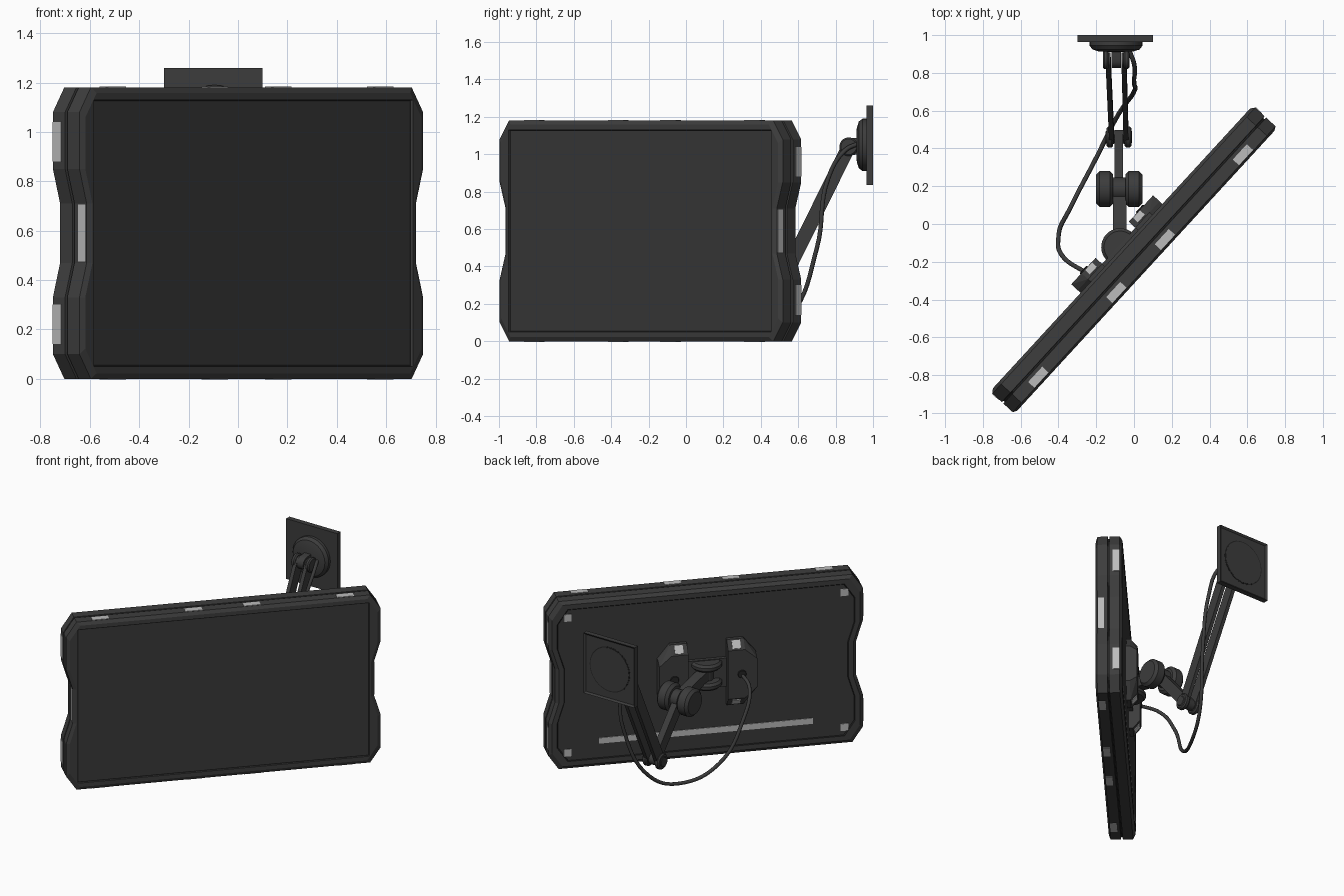
import bpy, bmesh, math
from mathutils import Matrix, Vector

if "Cube" in bpy.data.objects:
    bpy.data.objects.remove(bpy.data.objects["Cube"])


def material(name, v):
    m = bpy.data.materials.new(name)
    m.use_nodes = True
    m.diffuse_color = (v, v, v, 1)
    m.node_tree.nodes["Principled BSDF"].inputs["Base Color"].default_value = (v, v, v, 1)
    return m


BODY = material("dark_casing", 0.047)
SCREEN = material("screen_black", 0.041)
SEAM = material("seam_black", 0.018)
ARM = material("arm_charcoal", 0.045)
LABEL = material("light_grey", 0.5)

# Panel frame: local x along the panel, local -y out of the screen
PANEL = Matrix.Translation((0, -0.19, 0.59)) @ Matrix.Rotation(math.radians(47.4), 4, 'Z')
WORLD = Matrix.Identity(4)


def finish(name, bm, mats, frame=WORLD, smooth=False):
    bmesh.ops.recalc_face_normals(bm, faces=bm.faces)
    me = bpy.data.meshes.new(name)
    bm.to_mesh(me)
    bm.free()
    for m in mats:
        me.materials.append(m)
    ob = bpy.data.objects.new(name, me)
    ob.matrix_world = frame
    bpy.context.scene.collection.objects.link(ob)
    if smooth:
        bpy.ops.object.select_all(action='DESELECT')
        ob.select_set(True)
        bpy.context.view_layer.objects.active = ob
        bpy.ops.object.shade_smooth_by_angle(angle=math.radians(30))
    return ob


def hull(name, mat, pts, frame=WORLD):
    bm = bmesh.new()
    verts = [bm.verts.new(p) for p in pts]
    bmesh.ops.convex_hull(bm, input=verts)
    return finish(name, bm, [mat], frame)


def box(name, mat, x, y, z, frame=WORLD):
    return hull(name, mat, [(a, b, c) for a in x for b in y for c in z], frame)


def loft(bm, rings, caps=True):
    rows = [[bm.verts.new(p) for p in ring] for ring in rings]
    bands = []
    for a, b in zip(rows, rows[1:]):
        n = len(a)
        bands.append([bm.faces.new((a[i], a[(i + 1) % n], b[(i + 1) % n], b[i])) for i in range(n)])
    if caps:
        bm.faces.new(rows[0])
        bm.faces.new(rows[-1])
    return bands


def lathe(name, mat, profile, centre, axis, frame=WORLD, segs=32):
    # profile holds (radius, distance along the axis)
    bm = bmesh.new()
    turns = [2 * math.pi * i / segs for i in range(segs)]
    loft(bm, [[(r * math.cos(t), r * math.sin(t), h) for t in turns] for r, h in profile])
    turn = Vector((0, 0, 1)).rotation_difference(Vector(axis)).to_matrix().to_4x4()
    return finish(name, bm, [mat], frame @ Matrix.Translation(centre) @ turn, True)


def disc(name, mat, r, depth, bevel, centre, axis, frame=WORLD):
    h = depth / 2
    return lathe(name, mat, [(r - bevel, -h), (r, bevel - h), (r, h - bevel), (r - bevel, h)],
                 centre, axis, frame)


def link(name, x0, x1, thick, p, q, width):
    # round-ended bar between two (y, z) pivots
    bm = bmesh.new()
    a = math.atan2(q[1] - p[1], q[0] - p[0])
    shape = []
    for (cy, cz), start in ((q, a - math.pi / 2), (p, a + math.pi / 2)):
        for i in range(11):
            t = start + math.pi * i / 10
            shape.append((x1 if (cy, cz) == q else x0, cy + width / 2 * math.cos(t),
                          cz + width / 2 * math.sin(t)))
    loft(bm, [[(x + s * thick / 2, y, z) for x, y, z in shape] for s in (-1, 1)])
    return finish(name, bm, [ARM], WORLD, True)


# Panel casing: outline rings lofted from the screen to the back
def ring(y, w, h, corner, dent):
    q = [(w - 0.68 * corner, h), (w, h - corner), (w, 0.26), (w - dent, 0.12)]
    right = q + [(x, -z) for x, z in reversed(q)]
    return [(x, y, z) for x, z in right + [(-x, -z) for x, z in right]]


def casing_ring(y, inset):
    return ring(y, 1.028 - inset, 0.59 - inset, 0.1, 0.043)


bm = bmesh.new()
bands = loft(bm, [
    ring(-0.074, 0.946, 0.533, 0.003, 0), ring(-0.074, 0.952, 0.538, 0.003, 0),
    ring(-0.085, 0.954, 0.54, 0.003, 0),
    casing_ring(-0.085, 0.022), casing_ring(-0.073, 0),
    casing_ring(-0.006, 0), casing_ring(-0.004, 0.012), casing_ring(0.004, 0.012),
    casing_ring(0.006, 0), casing_ring(0.073, 0), casing_ring(0.09, 0.022),
    casing_ring(0.09, 0.055), casing_ring(0.085, 0.06)])
for k in (0, 6, 11):
    for f in bands[k]:
        f.material_index = 2
bm.faces.ensure_lookup_table()
bm.faces[-2].material_index = 1
bm.faces[-1].material_index = 1
finish("panel_casing", bm, [BODY, SCREEN, SEAM], PANEL)

# Light label plates around the rim and on the back
for s in (-1, 1):
    for t in (-1, 1):
        box("side_label", LABEL, (s * 1.024, s * 1.031), (0.027, 0.073),
            (t * 0.29, t * 0.45), PANEL)
        box("back_corner_label", LABEL, (s * 0.88, s * 0.93), (0.083, 0.089),
            (t * 0.45, t * 0.5), PANEL)
        for u in (0.19, 0.8):
            box("edge_label", LABEL, (s * u - 0.055, s * u + 0.055), (-0.07, -0.025),
                (t * 0.587, t * 0.593), PANEL)
    box("side_middle_label", LABEL, (s * 0.981, s * 0.988), (-0.069, -0.028),
        (-0.115, 0.115), PANEL)
box("back_strip_label", LABEL, (-0.7, 0.7), (0.083, 0.089), (-0.43, -0.39), PANEL)

# Chamfered mounting blocks on the back
for s in (-1, 1):
    pts = []
    for t in (-1, 1):
        for y, drop in ((0.08, 0), (0.11, 0), (0.157, 0.06)):
            pts += [(s * 0.13, y, t * (0.23 - drop)), (s * 0.24, y, t * (0.23 - drop)),
                    (s * 0.32, y, t * (0.13 - drop / 2))]
        hull("block_label", LABEL,
             [(s * u, y + d, t * (z + d)) for u in (0.16, 0.215)
              for y, z in ((0.116, 0.222), (0.151, 0.178)) for d in (-0.002, 0.003)], PANEL)
    hull("mount_block", BODY, pts, PANEL)
    disc("block_socket", SEAM, 0.028, 0.012, 0.003, (s * 0.22, 0.158, 0), (0, 1, 0), PANEL)
box("mount_bridge", BODY, (-0.14, 0.14), (0.08, 0.11), (-0.1, 0.1), PANEL)

# Swivel at the panel
for z in (-0.06, 0.07):
    disc("swivel_disc", ARM, 0.1, 0.05, 0.015, (0, 0.1, z), (0, 0, 1), PANEL)
disc("swivel_pin", ARM, 0.045, 0.16, 0.01, (0, 0.1, 0.005), (0, 0, 1), PANEL)

# Arm bars and their joints, as (y, z) pivots
WALL, ELBOW, KNUCKLE, SWIVEL = (0.87, 1.04), (0.46, 0.21), (0.185, 0.53), (-0.1, 0.595)
link("head_arm", -0.075, -0.075, 0.07, KNUCKLE, SWIVEL, 0.07)
link("middle_arm", -0.08, -0.08, 0.045, ELBOW, KNUCKLE, 0.075)
for s in (-1, 1):
    link("long_arm", -0.095 + s * 0.042, -0.08 + s * 0.038, 0.026, WALL, ELBOW, 0.075)
    disc("knuckle_disc", ARM, 0.095, 0.09, 0.018, (-0.078 + s * 0.077, *KNUCKLE), (1, 0, 0))
    disc("elbow_cap", ARM, 0.055, 0.035, 0.008, (-0.08 + s * 0.048, *ELBOW), (1, 0, 0))
    disc("wall_pivot_cap", ARM, 0.05, 0.03, 0.008, (-0.095 + s * 0.055, *WALL), (1, 0, 0))
disc("knuckle_pin", ARM, 0.06, 0.2, 0.01, (-0.078, *KNUCKLE), (1, 0, 0))
disc("elbow_pin", ARM, 0.035, 0.14, 0.005, (-0.08, *ELBOW), (1, 0, 0))
link("wall_lug", -0.095, -0.095, 0.05, (0.94, 1.045), WALL, 0.09)

# Wall plate with a recessed rear, and its round boss
bm = bmesh.new()
bmesh.ops.create_cube(bm, size=1, matrix=Matrix.Translation((-0.1, 0.982, 1.047))
                      @ Matrix.Diagonal((0.4, 0.036, 0.425, 1)))
rear = [f for f in bm.faces if f.calc_center_median().y > 0.995]
bmesh.ops.inset_region(bm, faces=rear, thickness=0.018, depth=0)
for v in rear[0].verts:
    v.co.y -= 0.01
finish("wall_plate", bm, [ARM])
lathe("wall_boss", ARM, [(0.14, 0), (0.14, 0.022), (0.125, 0.042), (0.09, 0.053), (0.01, 0.055)],
      (-0.095, 0.966, 1.05), (0, -1, 0))
lathe("plate_ring", SEAM, [(0.157, 0), (0.157, 0.002)], (-0.1, 0.989, 1.05), (0, 1, 0))
lathe("plate_ring_centre", ARM, [(0.15, 0), (0.15, 0.004)], (-0.1, 0.989, 1.05), (0, 1, 0))

# Hanging cable from the wall boss to a mounting block
cu = bpy.data.curves.new("cable", 'CURVE')
cu.dimensions = '3D'
cu.bevel_depth = 0.012
cu.bevel_resolution = 2
cu.resolution_u = 8
path = [(-0.03, 0.93, 1.06), (0, 0.85, 1.02), (0, 0.76, 0.87), (0, 0.7, 0.5),
        (-0.1, 0.55, 0.13), (-0.2, 0.35, 0.03), (-0.33, 0.1, 0.11),
        (-0.4, -0.07, 0.38), (-0.37, -0.18, 0.54), (-0.25, -0.26, 0.585)]
sp = cu.splines.new('BEZIER')
sp.bezier_points.add(len(path) - 1)
for p, co in zip(sp.bezier_points, path):
    p.co = co
    p.handle_left_type = p.handle_right_type = 'AUTO'
cu.materials.append(ARM)
bpy.context.scene.collection.objects.link(bpy.data.objects.new("cable", cu))
